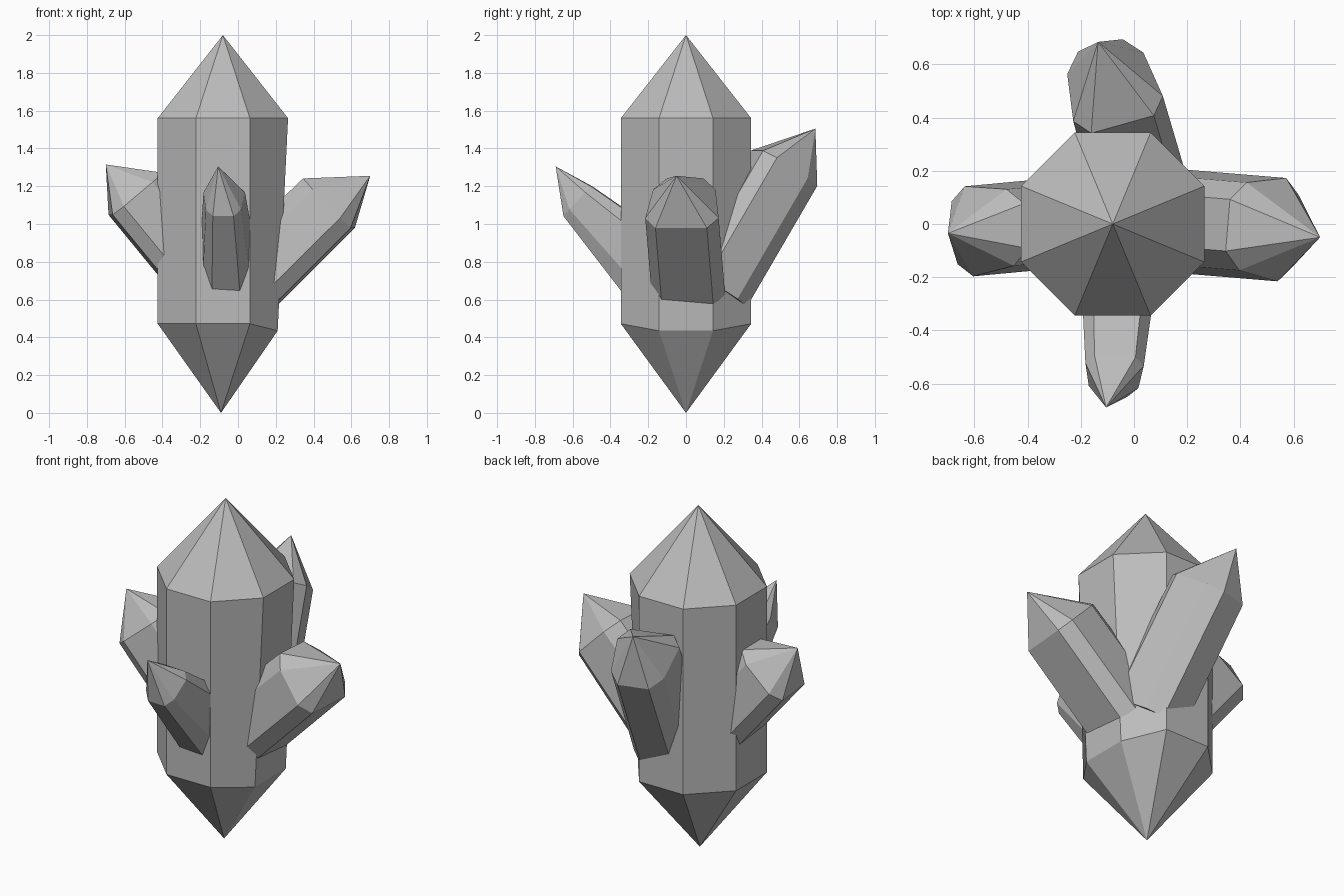
import bpy, bmesh, math
from mathutils import Vector

if "Cube" in bpy.data.objects:
    bpy.data.objects.remove(bpy.data.objects["Cube"])

stone = bpy.data.materials.new("grey_crystal")
stone.diffuse_color = (0.5, 0.5, 0.5, 1)
stone.use_nodes = True
stone.node_tree.nodes["Principled BSDF"].inputs["Base Color"].default_value = stone.diffuse_color


def build(name, rings, tip, foot=None):
    """Skin matching rings into a faceted prism with a pointed tip and a point or flat foot."""
    bm = bmesh.new()
    loops = [[bm.verts.new(p) for p in ring] for ring in rings]
    n = len(loops[0])
    for a, b in zip(loops, loops[1:]):
        for i in range(n):
            j = (i + 1) % n
            bm.faces.new((a[i], a[j], b[j], b[i]))
    top = bm.verts.new(tip)
    for i in range(n):
        bm.faces.new((loops[-1][i], loops[-1][(i + 1) % n], top))
    if foot is None:
        bm.faces.new(loops[0][::-1])
    else:
        low = bm.verts.new(foot)
        for i in range(n):
            bm.faces.new((loops[0][(i + 1) % n], loops[0][i], low))
    bmesh.ops.recalc_face_normals(bm, faces=bm.faces)
    mesh = bpy.data.meshes.new(name)
    bm.to_mesh(mesh)
    bm.free()
    mesh.materials.append(stone)
    bpy.context.collection.objects.link(bpy.data.objects.new(name, mesh))


# Main column: upright octagon, lower ring pulled in on the right side
CX, R = -0.08, 0.345 / math.cos(math.pi / 8)
angles = [math.pi / 8 + k * math.pi / 4 for k in range(8)]
upper = [Vector((CX + R * math.cos(a), R * math.sin(a), 1.56)) for a in angles]
lower = [Vector((p.x, p.y, 0.472)) for p in upper]
for p in lower:
    if p.x > 0.2:
        p.x, p.z = 0.21, 0.435
build("main_crystal", [lower, upper], (CX, 0, 2), (-0.09, 0, 0))

# Uneven octagon shared by the side crystals (across, up)
HALF = [(0.7, -1), (1, -0.6), (0.85, 0.55), (0.5, 1)]
SECTION = HALF + [(-u, v) for u, v in reversed(HALF)]


def side_crystal(name, base, shoulder, tip, base_size, size, flip=1):
    """Leaning crystal: sizes are (half width, half height) at each end."""
    base, shoulder = Vector(base), Vector(shoulder)
    axis = (shoulder - base).normalized()
    across = axis.cross(Vector((0, 0, 1))).normalized()
    up = across.cross(axis)
    rings = [[c + across * u * w + up * v * flip * h for u, v in SECTION]
             for c, (w, h) in ((base, base_size), (shoulder, size))]
    build(name, rings, tip)


side_crystal("right_crystal", (0.06, 0.02, 0.70), (0.48, -0.015, 1.11),
             (0.70, -0.05, 1.255), (0.195, 0.19), (0.195, 0.183))
side_crystal("left_crystal", (-0.22, 0.01, 0.77), (-0.54, -0.02, 1.16),
             (-0.70, -0.035, 1.315), (0.17, 0.175), (0.17, 0.175))
side_crystal("back_crystal", (0.02, 0.15, 0.655), (-0.085, 0.523, 1.295),
             (-0.135, 0.685, 1.505), (0.18, 0.18), (0.175, 0.18), -1)
side_crystal("front_crystal", (-0.055, -0.14, 0.71), (-0.075, -0.572, 1.12),
             (-0.105, -0.69, 1.305), (0.155, 0.20), (0.11, 0.108), -1)
